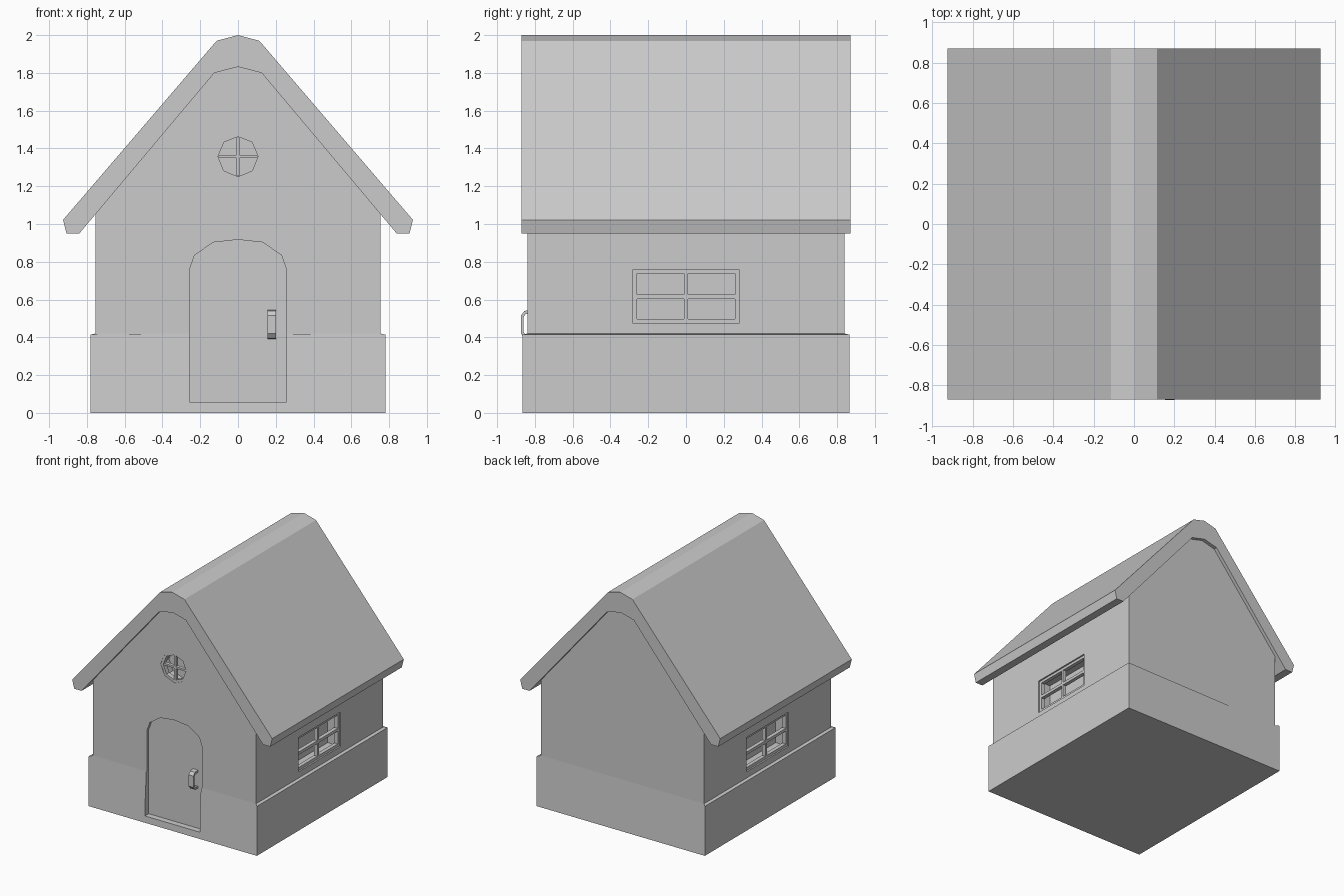
import bpy, bmesh
from math import sin, cos, pi

if "Cube" in bpy.data.objects:
    bpy.data.objects.remove(bpy.data.objects["Cube"])


def prism(name, polys, axis, a, b):
    """Extrude 2D polygons along x (points are y,z) or y (points are x,z)."""
    bm = bmesh.new()
    for pts in polys:
        def ring(t):
            return [bm.verts.new((t, u, v) if axis == 'x' else (u, t, v)) for u, v in pts]
        r0, r1 = ring(a), ring(b)
        bm.faces.new(r0)
        bm.faces.new(r1[::-1])
        n = len(pts)
        for i in range(n):
            j = (i + 1) % n
            bm.faces.new((r0[j], r0[i], r1[i], r1[j]))
    bmesh.ops.recalc_face_normals(bm, faces=bm.faces)
    me = bpy.data.meshes.new(name)
    bm.to_mesh(me)
    bm.free()
    ob = bpy.data.objects.new(name, me)
    bpy.context.collection.objects.link(ob)
    return ob


def rect(u0, u1, v0, v1):
    return [(u0, v0), (u1, v0), (u1, v1), (u0, v1)]


def sym(half):
    """Complete a right-half profile by mirroring it across x = 0."""
    return half + [(-u, v) for u, v in reversed(half) if u > 0]


def cut(target, cutter):
    m = target.modifiers.new("cut", 'BOOLEAN')
    m.operation = 'DIFFERENCE'
    m.solver = 'EXACT'
    m.object = cutter
    cutter.hide_render = True
    cutter.hide_set(True)


def octagon(r):
    return [(r * cos(i * pi / 4), 1.357 + r * sin(i * pi / 4)) for i in range(8)]


# Stone base with slightly sloped top
base = prism("base", [sym([(0.78, 0), (0.78, 0.414), (0.755, 0.42)])], 'y', -0.865, 0.865)
for v in base.data.vertices:
    if v.co.z > 0.417:
        v.co.y *= 0.84 / 0.865

# Gabled walls, tucked into base and roof
walls = prism("walls", [sym([(0.755, 0.3), (0.755, 1.065), (0.125, 1.815), (0, 1.845)])],
              'y', -0.84, 0.84)

# Roof slab with blunt ridge
outer = [(0.84, 0.95), (0.908, 0.95), (0.926, 1.022), (0.113, 1.97), (0, 2.0)]
inner = [(0, 1.832), (0.125, 1.80)]
left = [(-u, v) for u, v in outer[-2::-1]]
prism("roof", [outer + left + [(-0.125, 1.80)] + inner], 'y', -0.87, 0.87)

# Arched door in a recess
arch = sym([(0.256, 0.057), (0.256, 0.76), (0.23, 0.835), (0.13, 0.903), (0, 0.917)])
door_cut = prism("door_cutter", [arch], 'y', -1.0, -0.79)
cut(base, door_cut)
cut(walls, door_cut)
prism("door", [arch], 'y', -0.815, -0.77)

# Door handle
prism("door_handle", [[(-0.81, 0.545), (-0.855, 0.54), (-0.874, 0.515), (-0.874, 0.42),
                       (-0.855, 0.395), (-0.81, 0.39), (-0.81, 0.408), (-0.85, 0.412),
                       (-0.86, 0.43), (-0.86, 0.505), (-0.85, 0.523), (-0.81, 0.527)]],
      'x', 0.155, 0.2)

# Side windows: recess on each side, one mirrored frame
for s in (-1, 1):
    cut(walls, prism("side_window_cutter", [rect(-0.28, 0.28, 0.472, 0.76)],
                     'x', s * 0.635, s * 0.9))
frame = prism("side_window_frames",
              [rect(-0.28, -0.26, 0.472, 0.76), rect(0.26, 0.28, 0.472, 0.76),
               rect(-0.26, 0.26, 0.472, 0.497), rect(-0.26, 0.26, 0.738, 0.76),
               rect(-0.01, 0.01, 0.497, 0.738), rect(-0.26, 0.26, 0.603, 0.627)],
              'x', 0.71, 0.742)
frame.modifiers.new("mirror", 'MIRROR')

# Octagonal gable window
o, i_ = octagon(0.128), octagon(0.106)
cut(walls, prism("gable_window_cutter", [o], 'y', -1.0, -0.73))
segments = [[o[k], o[(k + 1) % 8], i_[(k + 1) % 8], i_[k]] for k in range(8)]
bars = [rect(-0.008, 0.008, 1.253, 1.461), rect(-0.104, 0.104, 1.349, 1.365)]
prism("gable_window_frame", segments, 'y', -0.838, -0.80)
prism("gable_window_bars", bars, 'y', -0.834, -0.805)
